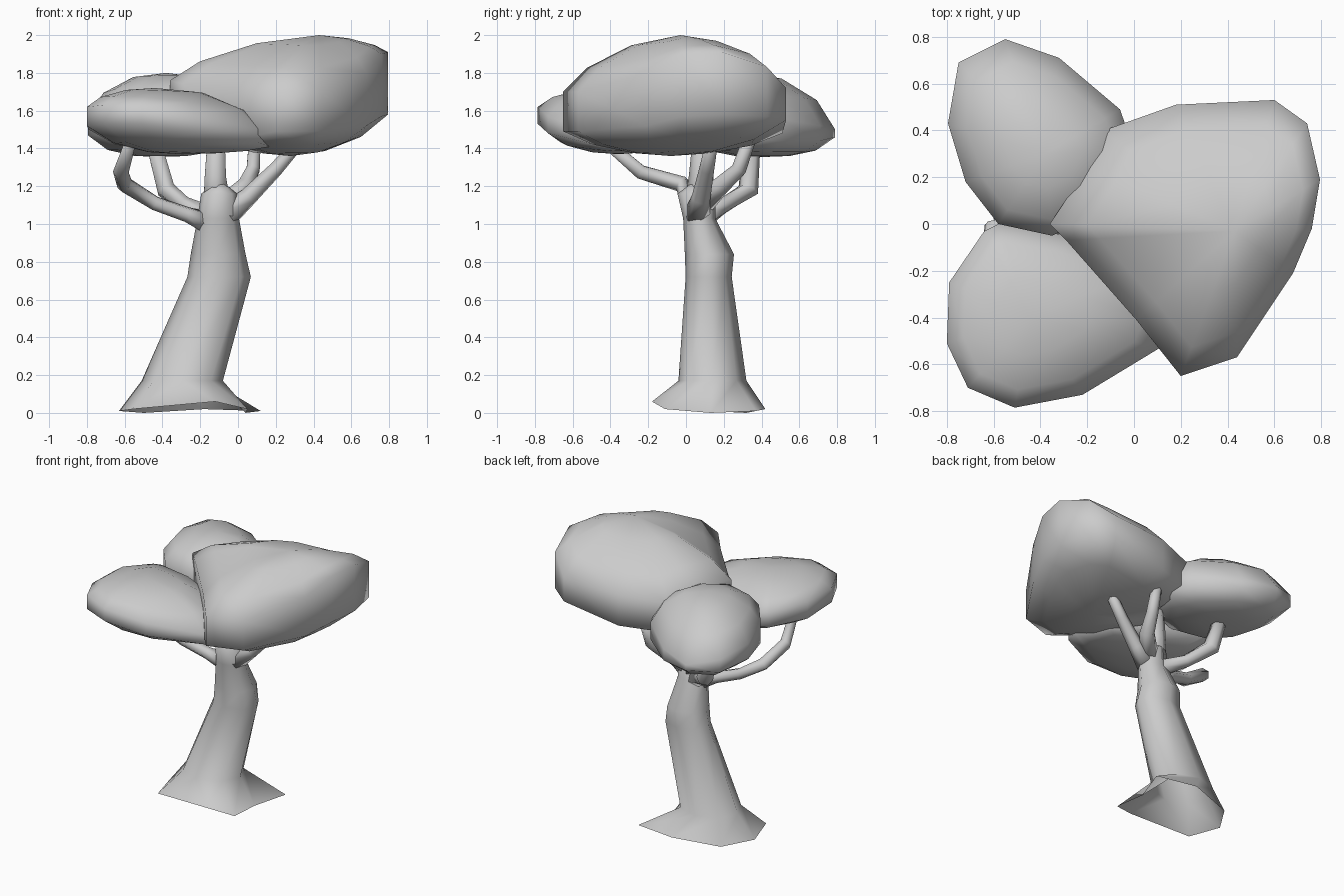
import bpy, bmesh, math
from mathutils import Vector


def loft(name, rings, start_tip=None, end_tip=None):
    """Skin a list of equal-length point rings, optionally closing to tips."""
    bm = bmesh.new()
    vr = [[bm.verts.new(p) for p in r] for r in rings]
    n = len(vr[0])
    for a, b in zip(vr, vr[1:]):
        for i in range(n):
            j = (i + 1) % n
            bm.faces.new((a[i], a[j], b[j], b[i]))
    for tip, ring in ((start_tip, vr[0]), (end_tip, vr[-1])):
        if tip is not None:
            t = bm.verts.new(tip)
            for i in range(n):
                bm.faces.new((ring[i], ring[(i + 1) % n], t))
    bmesh.ops.recalc_face_normals(bm, faces=bm.faces)
    me = bpy.data.meshes.new(name)
    bm.to_mesh(me)
    bm.free()
    for p in me.polygons:
        p.use_smooth = True
    ob = bpy.data.objects.new(name, me)
    bpy.context.collection.objects.link(ob)
    return ob


def ellipse(z, cx, cy, rx, ry, n=8):
    return [(cx + rx * math.cos(2 * math.pi * i / n),
             cy + ry * math.sin(2 * math.pi * i / n), z) for i in range(n)]


def branch(name, path):
    """Six-sided tapering tube through (x, y, z, radius) stations."""
    pts = [Vector(p[:3]) for p in path]
    rings = []
    for k, p in enumerate(pts):
        t = (pts[min(k + 1, len(pts) - 1)] - pts[max(k - 1, 0)]).normalized()
        u = t.cross(Vector((0.5, -0.85, 0.15))).normalized()
        v = t.cross(u)
        r = path[k][3]
        rings.append([p + r * (u * math.cos(a) + v * math.sin(a))
                      for a in (i * math.pi / 3 for i in range(6))])
    loft(name, rings, pts[0], pts[-1])


def canopy(name, outline, top, bottom, low=(0.95, 0.68), high=(0.52, 0.9)):
    """Leaf mass: outline of (x, y, low z, high z), domed to top and bottom points."""
    def ring(s, zf, tip, col):
        return [(tip[0] + (o[0] - tip[0]) * s, tip[1] + (o[1] - tip[1]) * s,
                 o[col] + (tip[2] - o[col]) * zf) for o in outline]
    rings = [ring(0.35, low[0], bottom, 2), ring(0.72, low[1], bottom, 2),
             ring(1, 0, bottom, 2), ring(1, 0, top, 3),
             ring(0.8, high[0], top, 3), ring(0.42, high[1], top, 3)]
    loft(name, rings, bottom, top)


# Trunk with flared, uneven, open root edge
roots = [(0.04, 0.13, 0.0), (0.12, 0.37, 0.01), (-0.18, 0.42, 0.02), (-0.50, 0.32, 0.0),
         (-0.63, 0.12, 0.01), (-0.56, -0.11, 0.02), (-0.12, -0.18, 0.06), (0.05, -0.11, 0.02)]
loft("trunk", [roots,
               ellipse(0.17, -0.295, 0.14, 0.215, 0.18),
               ellipse(0.72, -0.10, 0.12, 0.168, 0.122),
               ellipse(0.84, -0.105, 0.124, 0.145, 0.13),
               ellipse(1.03, -0.105, 0.07, 0.11, 0.085),
               ellipse(1.16, -0.10, 0.055, 0.095, 0.10)],
     end_tip=(-0.10, 0.06, 1.24))

# Branches
branch("front_left_branch", [(-0.17, 0.07, 1.01, 0.06), (-0.27, 0.04, 1.05, 0.042),
                             (-0.44, 0.01, 1.11, 0.04), (-0.60, -0.02, 1.21, 0.045),
                             (-0.62, -0.24, 1.275, 0.042), (-0.57, -0.42, 1.43, 0.03)])
branch("back_left_branch", [(-0.15, 0.10, 1.04, 0.06), (-0.28, 0.20, 1.10, 0.045),
                            (-0.38, 0.33, 1.18, 0.055), (-0.45, 0.35, 1.44, 0.045)])
branch("middle_branch", [(-0.11, 0.07, 1.08, 0.085), (-0.12, 0.08, 1.25, 0.065),
                         (-0.115, 0.09, 1.5, 0.05)])
branch("right_branch", [(-0.06, 0.06, 1.05, 0.07), (0.05, 0.08, 1.14, 0.05),
                        (0.20, 0.11, 1.29, 0.04), (0.34, 0.14, 1.45, 0.032)])
branch("back_right_branch", [(-0.06, 0.08, 1.10, 0.065), (0.04, 0.18, 1.20, 0.05),
                             (0.08, 0.28, 1.29, 0.04), (0.09, 0.34, 1.46, 0.035)])

# Leaf masses
canopy("right_canopy",
       [(-0.36, 0.00, 1.62, 1.76), (-0.20, 0.24, 1.52, 1.74), (-0.13, 0.40, 1.47, 1.68),
        (0.18, 0.51, 1.48, 1.70), (0.60, 0.53, 1.55, 1.72), (0.74, 0.43, 1.57, 1.83),
        (0.795, 0.19, 1.58, 1.91), (0.76, -0.02, 1.57, 1.90), (0.68, -0.21, 1.52, 1.80),
        (0.44, -0.57, 1.49, 1.70), (0.20, -0.65, 1.49, 1.70), (0.01, -0.41, 1.45, 1.72),
        (-0.29, -0.07, 1.52, 1.74)],
       (0.43, -0.03, 2.0), (0.28, -0.08, 1.36), low=(0.88, 0.54), high=(0.42, 0.82))
canopy("front_left_canopy",
       [(-0.58, 0.00, 1.48, 1.58), (-0.64, -0.03, 1.48, 1.59), (-0.79, -0.25, 1.50, 1.62),
        (-0.80, -0.51, 1.52, 1.62), (-0.71, -0.70, 1.53, 1.63), (-0.51, -0.785, 1.53, 1.62),
        (-0.22, -0.73, 1.48, 1.57), (0.11, -0.53, 1.43, 1.50), (0.17, -0.40, 1.41, 1.46),
        (0.08, -0.18, 1.42, 1.50), (-0.28, -0.05, 1.45, 1.57)],
       (-0.44, -0.40, 1.72), (-0.30, -0.36, 1.37), low=(0.92, 0.6))
canopy("back_left_canopy",
       [(-0.58, 0.00, 1.48, 1.64), (-0.72, 0.18, 1.47, 1.62), (-0.795, 0.43, 1.47, 1.58),
        (-0.75, 0.69, 1.46, 1.55), (-0.55, 0.79, 1.46, 1.50), (-0.32, 0.71, 1.44, 1.52),
        (-0.06, 0.49, 1.44, 1.56), (0.00, 0.32, 1.45, 1.60), (-0.12, 0.06, 1.47, 1.64),
        (-0.35, -0.05, 1.48, 1.66)],
       (-0.38, 0.30, 1.80), (-0.42, 0.42, 1.355))
